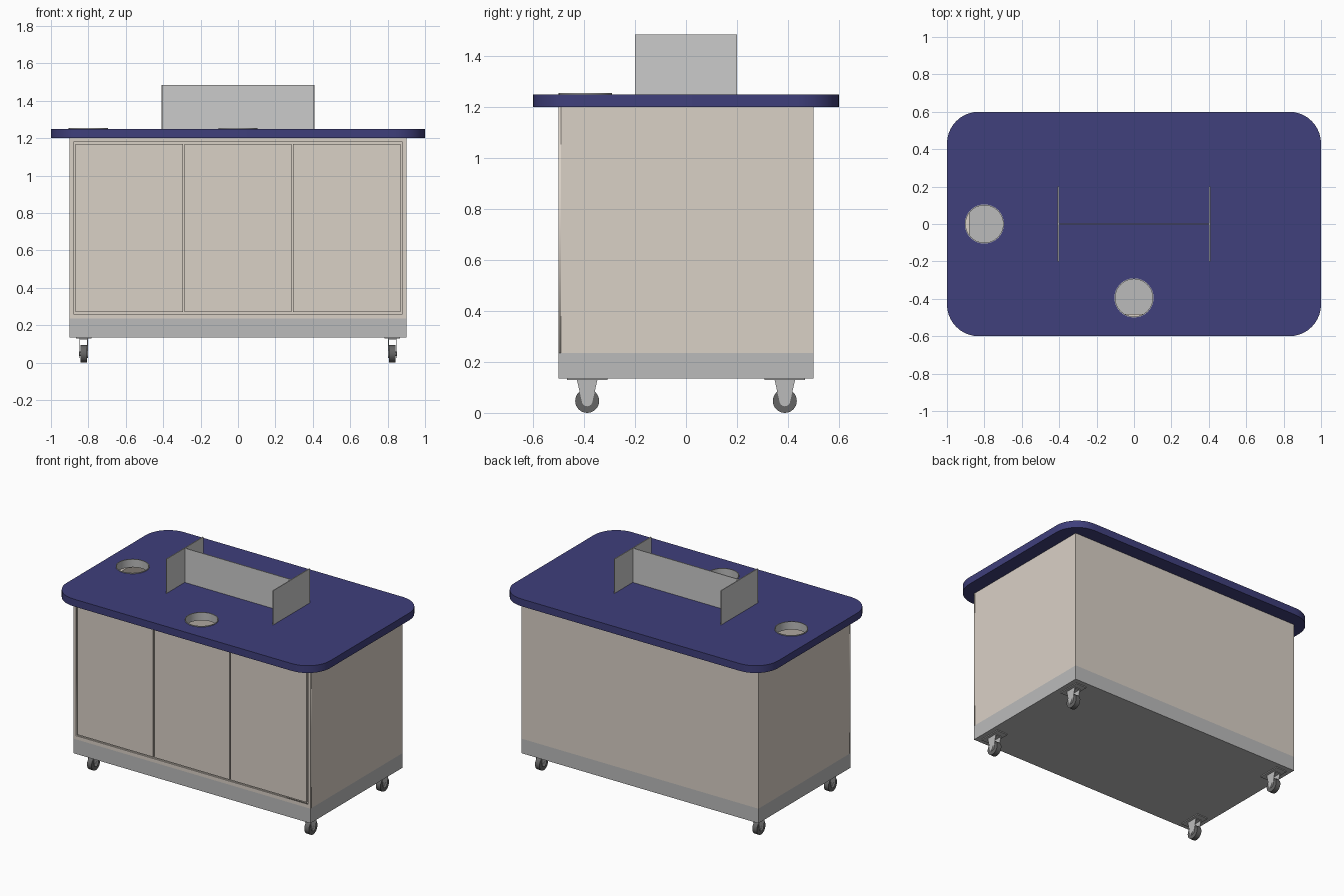
import bpy, bmesh, math
from mathutils import Vector

if "Cube" in bpy.data.objects:
    bpy.data.objects.remove(bpy.data.objects["Cube"])


def material(name, rgb):
    m = bpy.data.materials.new(name)
    m.diffuse_color = (*rgb, 1)
    m.use_nodes = True
    m.node_tree.nodes["Principled BSDF"].inputs["Base Color"].default_value = m.diffuse_color
    return m


NAVY = material("navy_laminate", (0.05, 0.05, 0.2))
BEIGE = material("beige_panel", (0.7, 0.635, 0.565))
BASE = material("base_grey", (0.5, 0.5, 0.5))
RUBBER = material("dark_rubber", (0.13, 0.13, 0.13))
PLATE = material("divider_grey", (0.69, 0.69, 0.69))


def finish(name, bm, mat, smooth=False):
    bmesh.ops.recalc_face_normals(bm, faces=bm.faces)
    me = bpy.data.meshes.new(name)
    bm.to_mesh(me)
    bm.free()
    if mat:
        me.materials.append(mat)
    if smooth:
        me.shade_smooth()
        me.set_sharp_from_angle(angle=math.radians(30))
    ob = bpy.data.objects.new(name, me)
    bpy.context.collection.objects.link(ob)
    return ob


def box(name, x, y, z, mat=None):
    """Box from (min, max) ranges."""
    bm = bmesh.new()
    bmesh.ops.create_cube(bm, size=1)
    for v in bm.verts:
        v.co = Vector([(r[0] + r[1]) / 2 + c * (r[1] - r[0]) for r, c in zip((x, y, z), v.co)])
    return finish(name, bm, mat)


def arc(cx, cy, r, a0, a1, n):
    return [(cx + r * math.cos(math.radians(a0 + (a1 - a0) * i / n)),
             cy + r * math.sin(math.radians(a0 + (a1 - a0) * i / n))) for i in range(n + 1)]


def circle(cx, cy, r, n=32):
    return arc(cx, cy, r, 0, 360, n)[:-1]


def rect(x0, x1, y0, y1):
    return [(x0, y0), (x1, y0), (x1, y1), (x0, y1)]


def slab(name, loops, lo, hi, mat=None, axis="z", smooth=True):
    """Extrude nested outlines (inner ones become holes) along an axis."""
    cu = bpy.data.curves.new(name, "CURVE")
    cu.dimensions, cu.fill_mode, cu.extrude = "2D", "BOTH", (hi - lo) / 2
    for pts in loops:
        s = cu.splines.new("POLY")
        s.points.add(len(pts) - 1)
        for p, (a, b) in zip(s.points, pts):
            p.co = (a, b, 0, 1)
        s.use_cyclic_u = True
    tmp = bpy.data.objects.new(name + "_outline", cu)
    bpy.context.collection.objects.link(tmp)
    bpy.context.view_layer.update()
    me = bpy.data.meshes.new_from_object(tmp)
    bm = bmesh.new()
    bm.from_mesh(me)
    bpy.data.objects.remove(tmp)
    bpy.data.curves.remove(cu)
    bpy.data.meshes.remove(me)
    bmesh.ops.remove_doubles(bm, verts=bm.verts, dist=1e-5)
    mid = (lo + hi) / 2
    for v in bm.verts:
        a, b, c = v.co.x, v.co.y, v.co.z + mid
        v.co = {"z": (a, b, c), "x": (c, a, b), "y": (a, c, b)}[axis]
    return finish(name, bm, mat, smooth)


# Countertop with rounded corners and two waste holes
R = 0.17
outline = []
for sx, sy, a in ((1, 1, 0), (-1, 1, 90), (-1, -1, 180), (1, -1, 270)):
    outline += arc(sx * (1 - R), sy * (0.6 - R), R, a, a + 90, 10)
holes = {"left": (-0.8, 0), "front": (0, -0.395)}
slab("countertop", [outline] + [circle(*c, 0.102) for c in holes.values()], 1.2, 1.25, NAVY)
for side, c in holes.items():
    slab(side + "_hole_liner", [circle(*c, 0.105), circle(*c, 0.1)], 1.2, 1.255, BASE)

# Divider standing on the counter
box("divider_centre", (-0.403, 0.403), (-0.003, 0.003), (1.25, 1.485), PLATE)
for s, side in ((-1, "left"), (1, "right")):
    box("divider_" + side, (s * 0.405 - 0.003, s * 0.405 + 0.003), (-0.2, 0.2), (1.25, 1.485), PLATE)

# Base and hollow cabinet
Z = (0.235, 1.2)
box("base", (-0.9, 0.9), (-0.5, 0.5), (0.135, 0.235), BASE)
box("left_wall", (-0.9, -0.88), (-0.48, 0.48), Z, BEIGE)
box("right_wall", (0.88, 0.9), (-0.48, 0.48), Z, BEIGE)
box("back_wall", (-0.9, 0.9), (0.48, 0.5), Z, BEIGE)
box("front_backing", (-0.9, 0.9), (-0.49, -0.48), Z, BEIGE)

# Front frame and three flush doors
slab("front_frame", [rect(-0.9, 0.9, *Z), rect(-0.88, 0.88, 0.26, 1.18)],
     -0.5, -0.49, BEIGE, "y", False)
for name, x in (("left", (-0.87, -0.295)), ("middle", (-0.285, 0.285)), ("right", (0.295, 0.87))):
    box(name + "_door", x, (-0.5, -0.49), (0.27, 1.17), BEIGE)

# Four casters
for cx, sx in ((-0.825, "left"), (0.825, "right")):
    for cy, sy in ((-0.388, "front"), (0.388, "back")):
        n = f"{sy}_{sx}_caster_"
        box(n + "plate", (cx - 0.042, cx + 0.042), (cy - 0.079, cy + 0.079), (0.129, 0.135), BASE)
        box(n + "bridge", (cx - 0.022, cx + 0.022), (cy - 0.039, cy + 0.039), (0.125, 0.129), BASE)
        fork = [(cy - 0.04, 0.129)] + arc(cy, 0.047, 0.021, 190, 350, 10) + [(cy + 0.04, 0.129)]
        for s, side in ((-1, "left"), (1, "right")):
            x = cx + s * 0.0205
            slab(f"{n}{side}_fork", [fork], x - 0.0015, x + 0.0015, BASE, "x")
        slab(n + "wheel", [circle(cy, 0.047, 0.047)], cx - 0.017, cx + 0.017, RUBBER, "x")
        slab(n + "axle", [circle(cy, 0.047, 0.012, 16)], cx - 0.024, cx + 0.024, BASE, "x")
